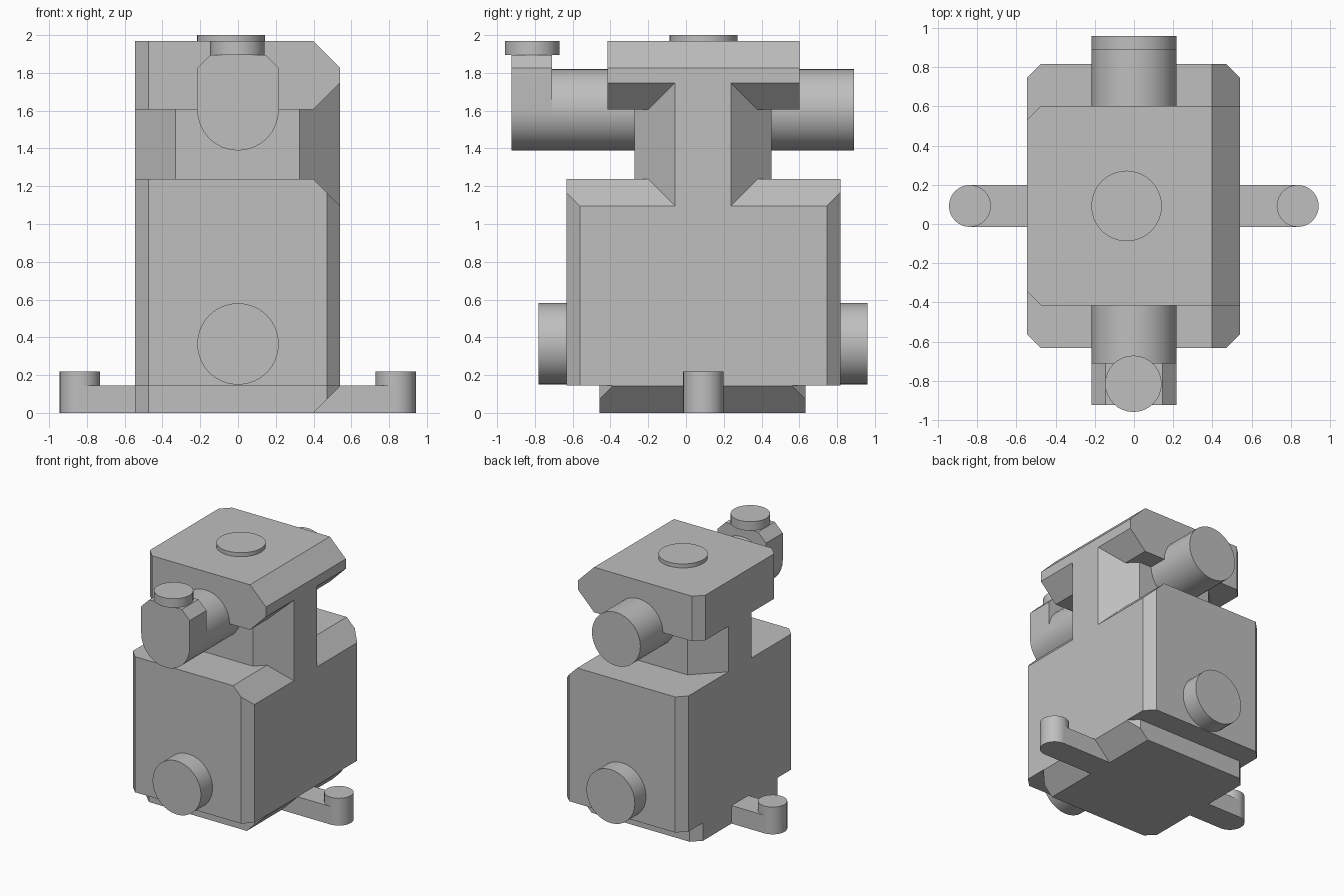
import bpy, bmesh
from math import cos, sin, pi, radians
from mathutils import Matrix, Vector

if "Cube" in bpy.data.objects:
    bpy.data.objects.remove(bpy.data.objects["Cube"], do_unlink=True)

grey = bpy.data.materials.new("plain_grey")
grey.use_nodes = True
colour = (0.52, 0.52, 0.52, 1)
grey.diffuse_color = colour
grey.node_tree.nodes["Principled BSDF"].inputs["Base Color"].default_value = colour


def finish(name, bm, smooth=False):
    bmesh.ops.recalc_face_normals(bm, faces=bm.faces)
    mesh = bpy.data.meshes.new(name)
    bm.to_mesh(mesh)
    bm.free()
    mesh.materials.append(grey)
    if smooth:
        mesh.shade_smooth()
        mesh.set_sharp_from_angle(angle=radians(30))
    obj = bpy.data.objects.new(name, mesh)
    bpy.context.collection.objects.link(obj)
    return obj


def slice_off(bm, point, normal):
    """Remove everything on the normal's side of a plane and close the hole."""
    bmesh.ops.bisect_plane(bm, geom=bm.verts[:] + bm.edges[:] + bm.faces[:], dist=1e-5,
                           plane_co=point, plane_no=normal, clear_outer=True)
    bmesh.ops.holes_fill(bm, edges=bm.edges[:])


def block(name, low, high, chamfers=(), planes=()):
    """Box whose edges are chamfered; each chamfer is (edge direction, width)."""
    low, high = Vector(low), Vector(high)
    mid, half = (low + high) / 2, (high - low) / 2
    bm = bmesh.new()
    bmesh.ops.create_cube(bm, size=2, matrix=Matrix.Translation(mid) @ Matrix.Diagonal((*half, 1)))
    for direction, width in chamfers:
        n = Vector(direction)
        point = mid + Vector(a * b for a, b in zip(n, half))
        point.x -= n.x * width
        slice_off(bm, point, n.normalized())
    for point, normal in planes:
        slice_off(bm, Vector(point), Vector(normal).normalized())
    return finish(name, bm)


def cylinder(name, start, end, radius):
    start, end = Vector(start), Vector(end)
    axis = end - start
    turn = axis.to_track_quat('Z', 'Y').to_matrix().to_4x4()
    bm = bmesh.new()
    bmesh.ops.create_cone(bm, cap_ends=True, segments=32, radius1=radius, radius2=radius,
                          depth=axis.length, matrix=Matrix.Translation((start + end) / 2) @ turn)
    return finish(name, bm, smooth=True)


def corners(width, sides=(-1, 1)):
    return [((sx, sy, 0), width) for sx in sides for sy in (-1, 1)]


L, R = -0.545, 0.54     # left and right limits of the stacked blocks
MID = 0.092             # shared depth centre

# Stacked housing
block("base", (L, -0.457, 0), (R, 0.632, 0.145), corners(0.07) + [((1, 0, -1), 0.142)])
block("lower_body", (L, -0.632, 0.145), (R, 0.817, 1.238),
      corners(0.07) + [((1, 0, 1), 0.142)])
block("neck", (L, -0.273, 1.096), (R, 0.452, 1.75), corners(0.215),
      [((L, 0, 1.238), (-0.142, 0, -1.085)), ((L, 0, 1.605), (-0.145, 0, 1.085))])
block("head", (L, -0.415, 1.605), (R, 0.602, 1.968),
      corners(0.07, (-1,)) + [((1, 0, 1), 0.142), ((1, 0, -1), 0.142)])
cylinder("top_disc", (-0.038, MID, 1.968), (-0.038, MID, 2.0), 0.18)

# Ports running front to back
cylinder("lower_port", (0, -0.78, 0.365), (0, 0.96, 0.365), 0.216)
cylinder("upper_port", (0, -0.71, 1.605), (0, 0.89, 1.605), 0.216)

# Front valve end: round below, chamfered shoulders above
outline = [(0.216 * cos(a), 1.605 + 0.216 * sin(a))
           for a in (pi + pi * i / 16 for i in range(17))]
outline += [(0.216, 1.825), (0.145, 1.896), (-0.145, 1.896), (-0.216, 1.825)]
bm = bmesh.new()
face = bm.faces.new([bm.verts.new((x, -0.924, z)) for x, z in outline])
extruded = bmesh.ops.extrude_face_region(bm, geom=[face])["geom"]
bmesh.ops.translate(bm, vec=(0, 0.214, 0),
                    verts=[v for v in extruded if isinstance(v, bmesh.types.BMVert)])
if not face.is_valid or len(bm.faces) < len(outline) + 2:
    bm.faces.new([v for v in bm.verts if v.co.y < -0.9])
finish("valve_end", bm, smooth=True)
cylinder("valve_cap", (-0.003, -0.815, 1.896), (-0.003, -0.815, 1.968), 0.144)

# Mounting arms with upright pegs
for side, inner in (("right", L), ("left", 0.398)):
    x = -0.837 if side == "right" else 0.835
    block(side + "_arm", (min(x, inner), MID - 0.107, 0), (max(x, inner), MID + 0.107, 0.145))
    cylinder(side + "_peg", (x, MID, 0), (x, MID, 0.22), 0.107)
